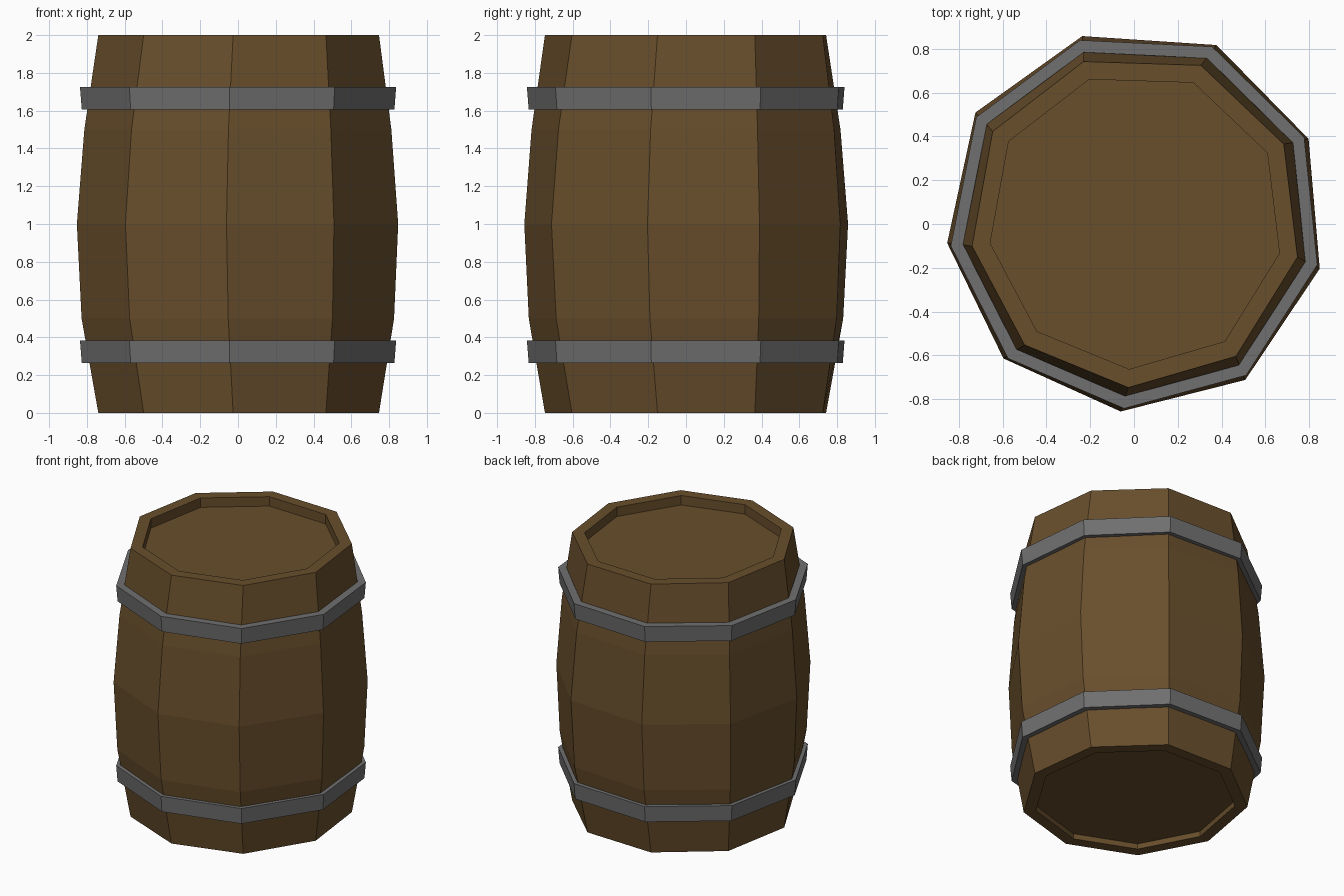
import bpy, math
from mathutils import Vector, Matrix

if "Cube" in bpy.data.objects:
    bpy.data.objects.remove(bpy.data.objects["Cube"])

# Slightly irregular nine-sided outline at the belly
OUTLINE = [(-.061, -.856), (.508, -.712), (.848, -.204), (.797, .389), (.377, .817),
           (-.236, .858), (-.724, .509), (-.853, -.087), (-.596, -.614)]
CENTRE = Vector((.007, .010))
N = len(OUTLINE)


def material(name, colour):
    m = bpy.data.materials.new(name)
    m.diffuse_color = (*colour, 1)
    m.use_nodes = True
    m.node_tree.nodes["Principled BSDF"].inputs["Base Color"].default_value = m.diffuse_color
    return m


def loft(name, rings, mat, closed=False):
    """Stack scaled, slightly turned outlines; rings = (scale, turn in degrees, z)."""
    verts = []
    for s, turn, z in rings:
        rot = Matrix.Rotation(math.radians(turn), 2)
        for p in OUTLINE:
            q = CENTRE + rot @ ((Vector(p) - CENTRE) * s)
            verts.append((q.x, q.y, z))
    count = len(rings)
    faces = []
    for k in range(count if closed else count - 1):
        a, b = k * N, (k + 1) % count * N
        for i in range(N):
            j = (i + 1) % N
            faces.append((a + i, a + j, b + j, b + i))
    if not closed:
        faces.append(tuple(reversed(range(N))))
        faces.append(tuple(range((count - 1) * N, count * N)))
    mesh = bpy.data.meshes.new(name)
    mesh.from_pydata(verts, [], faces)
    mesh.materials.append(mat)
    obj = bpy.data.objects.new(name, mesh)
    bpy.context.collection.objects.link(obj)
    return obj


wood = material("wood", (.14, .077, .025))
iron = material("iron", (.16, .16, .16))

# Barrel body with recessed ends
loft("barrel_body", [
    (.775, 2, .04), (.775, 2, 0), (.872, 2, 0),
    (.972, .5, .5), (1, 0, 1), (.955, .5, 1.5),
    (.872, 2, 2), (.775, 2, 2), (.775, 2, 1.93)], wood)

# Two iron hoops
for name, z in (("lower_hoop", .265), ("upper_hoop", 1.607)):
    loft(name, [(.915, 1, z), (.972, 1, z), (.983, 1, z + .118), (.918, 1, z + .118)],
         iron, closed=True)
